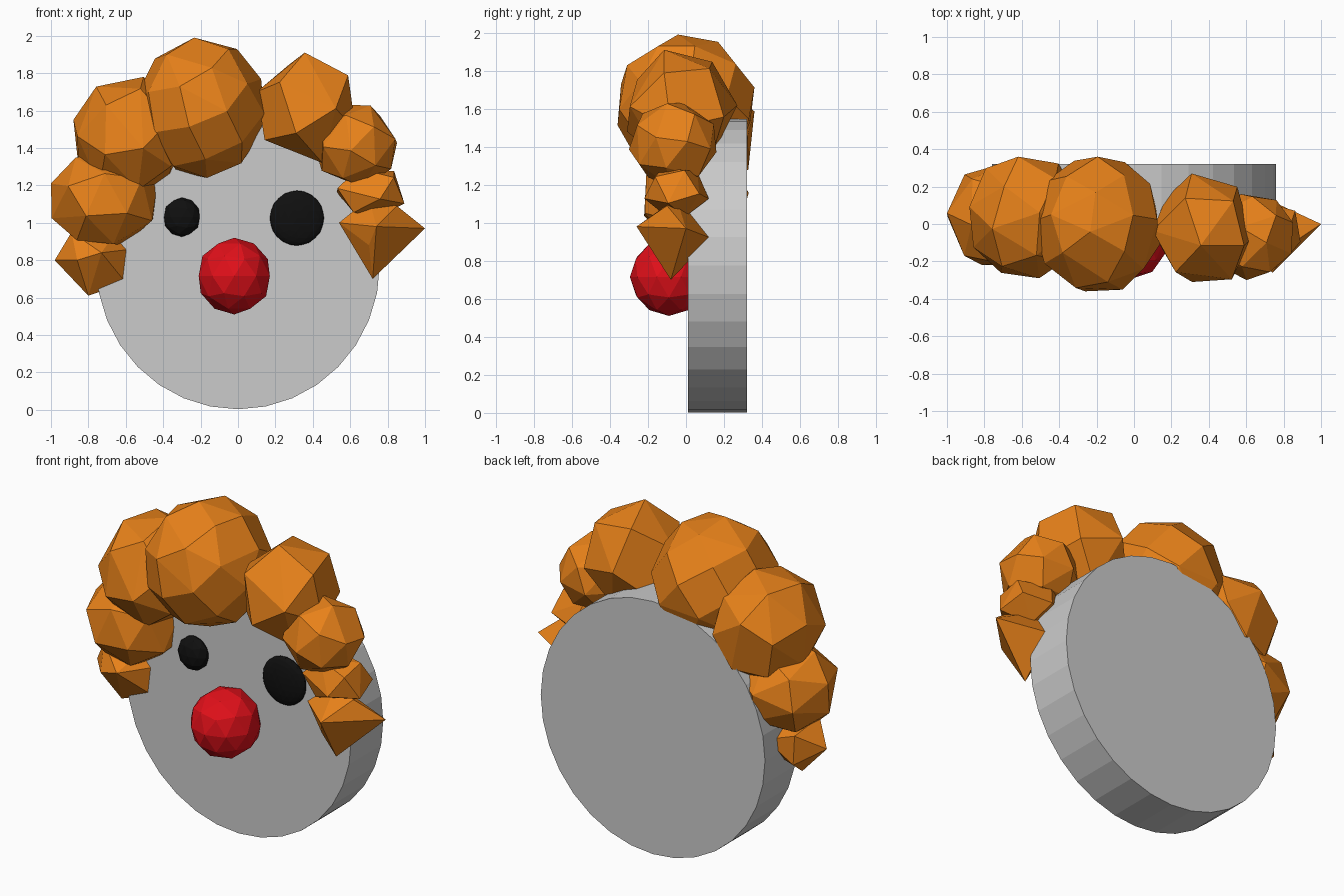
import bpy, bmesh, math
from mathutils import Vector, Euler

if "Cube" in bpy.data.objects:
    bpy.data.objects.remove(bpy.data.objects["Cube"])


def material(name, rgb):
    m = bpy.data.materials.new(name)
    m.diffuse_color = (*rgb, 1)
    m.use_nodes = True
    m.node_tree.nodes["Principled BSDF"].inputs["Base Color"].default_value = m.diffuse_color
    return m


ORANGE = material("orange", (0.80, 0.22, 0.01))
RED = material("red", (0.75, 0.005, 0.01))
BLACK = material("black", (0.005, 0.005, 0.005))


def hull(name, points, mat):
    """Faceted convex lump around the points."""
    bm = bmesh.new()
    for p in points:
        bm.verts.new(p)
    bmesh.ops.convex_hull(bm, input=bm.verts[:])
    loose = [v for v in bm.verts if not v.link_faces]
    bmesh.ops.delete(bm, geom=loose, context='VERTS')
    bmesh.ops.dissolve_limit(bm, angle_limit=math.radians(7),
                             verts=bm.verts[:], edges=bm.edges[:])
    bmesh.ops.recalc_face_normals(bm, faces=bm.faces[:])
    mesh = bpy.data.meshes.new(name)
    bm.to_mesh(mesh)
    bm.free()
    ob = bpy.data.objects.new(name, mesh)
    bpy.context.collection.objects.link(ob)
    mesh.materials.append(mat)
    return ob


def lump(name, count, low, high, turn):
    """Evenly spread sphere points, turned and fitted to a box."""
    rot = Euler(turn)
    pts = []
    for i in range(count):
        h = 1 - 2 * (i + 0.5) / count
        r, a = math.sqrt(1 - h * h), i * math.pi * (3 - math.sqrt(5))
        p = Vector((r * math.cos(a), r * math.sin(a), h))
        p.rotate(rot)
        pts.append(p)
    mn = [min(p[k] for p in pts) for k in range(3)]
    mx = [max(p[k] for p in pts) for k in range(3)]
    fit = [[low[k] + (p[k] - mn[k]) / (mx[k] - mn[k]) * (high[k] - low[k])
            for k in range(3)] for p in pts]
    return hull(name, fit, ORANGE)


def ball(name, subdiv, centre, scale, mat):
    bpy.ops.mesh.primitive_ico_sphere_add(subdivisions=subdiv, radius=1, location=centre)
    ob = bpy.context.object
    ob.name = name
    ob.scale = scale
    ob.data.materials.append(mat)
    return ob


# Face disc
bpy.ops.mesh.primitive_cylinder_add(vertices=32, radius=1, depth=0.31,
                                    location=(0, 0.165, 0.775),
                                    rotation=(math.pi / 2, 0, 0))
face = bpy.context.object
face.name = "face"
face.scale = (0.758, 0.772, 1)

# Nose and eyes
ball("nose", 2, (-0.02, -0.09, 0.715), (0.2, 0.205, 0.205), RED)
ball("small_eye", 2, (-0.30, 0, 1.03), (0.10, 0.06, 0.105), BLACK)
ball("large_eye", 3, (0.315, 0, 1.025), (0.145, 0.04, 0.147), BLACK)

# Curls of hair over the top of the face: point count, box corners, turn
curls = [
    (34, (-0.54, -0.36, 1.24), (0.14, 0.36, 1.99), (0.4, 0.2, 0)),
    (24, (-0.88, -0.29, 1.14), (-0.28, 0.36, 1.78), (1.1, 0.5, 0.3)),
    (22, (-1.00, -0.22, 0.88), (-0.43, 0.33, 1.38), (0.2, 0.9, 1.0)),
    (15, (0.10, -0.31, 1.32), (0.63, 0.27, 1.91), (0.7, 0.3, 0.5)),
    (22, (0.42, -0.30, 1.19), (0.85, 0.16, 1.63), (0.3, 1.2, 0.6)),
    (12, (0.53, -0.22, 1.03), (0.89, 0.12, 1.29), (0.9, 0.1, 0.2)),
]
for i, (count, low, high, turn) in enumerate(curls, 1):
    lump(f"hair_curl_{i}", count, low, high, turn)

# Small pointed curls at the two ends
hull("hair_end_left", [
    (-0.98, 0.04, 0.80), (-0.89, -0.02, 0.95), (-0.80, 0.02, 0.61),
    (-0.60, 0.03, 0.68), (-0.56, 0.05, 0.86), (-0.66, 0.02, 0.94),
    (-0.73, -0.13, 0.84), (-0.86, -0.10, 0.80), (-0.85, 0.18, 0.72),
    (-0.68, 0.20, 0.84), (-0.86, 0.18, 0.90)], ORANGE)
hull("hair_end_right", [
    (1.00, 0.00, 0.97), (0.72, -0.08, 0.70), (0.54, -0.10, 1.00),
    (0.70, -0.19, 0.88), (0.74, -0.26, 0.98), (0.70, -0.05, 1.13),
    (0.72, 0.13, 0.92), (0.85, -0.10, 1.09)], ORANGE)
